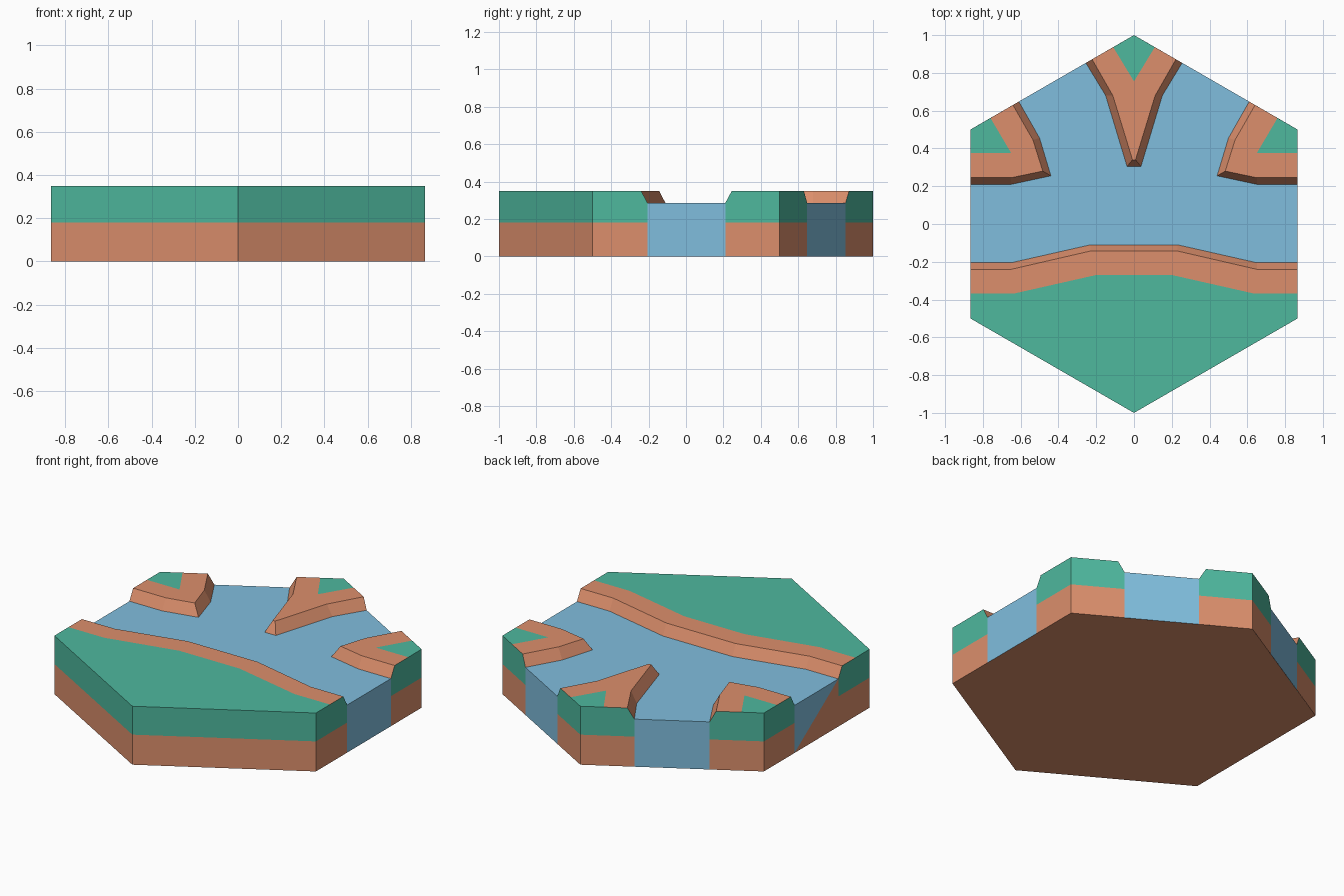
import bpy

if "Cube" in bpy.data.objects:
    bpy.data.objects.remove(bpy.data.objects["Cube"])

TOP, WATER, SEAM = 0.35, 0.285, 0.18   # land top, water level, grass/dirt seam
X = 0.866


def material(name, rgb):
    lin = [((c / 255 + 0.055) / 1.055) ** 2.4 for c in rgb]
    m = bpy.data.materials.new(name)
    m.diffuse_color = (*lin, 1)
    m.use_nodes = True
    m.node_tree.nodes["Principled BSDF"].inputs["Base Color"].default_value = m.diffuse_color
    return m


MATS = [material("dirt brown", (220, 143, 108)),
        material("grass green", (78, 184, 158)),
        material("water blue", (128, 190, 222))]
DIRT, GRASS, BLUE = 0, 1, 2


def build(name, faces):
    """faces: list of (points, material index); shared points are merged."""
    index, polys = {}, []
    for pts, _ in faces:
        polys.append([index.setdefault(p, len(index)) for p in pts])
    mesh = bpy.data.meshes.new(name)
    mesh.from_pydata(list(index), [], polys)
    for m in MATS:
        mesh.materials.append(m)
    for poly, (_, mat) in zip(mesh.polygons, faces):
        poly.material_index = mat
    bpy.context.collection.objects.link(bpy.data.objects.new(name, mesh))


def at(pts, z):
    return [(x, y, z) for x, y in pts]


def land(name, shore, rim, grass, corners):
    """Land block: shore line at water level, rim at the top, grass edge, hex corners."""
    faces = []
    # sloped bank, dirt strip and grass on top
    for i in range(len(shore) - 1):
        faces.append((at(shore[i:i + 2], WATER) + at(rim[i:i + 2][::-1], TOP), DIRT))
    faces.append((at(rim + grass[::-1], TOP), DIRT))
    faces.append((at(grass + corners, TOP), GRASS))
    # outer walls: dirt below, grass above, chamfered at the bank
    path = [shore[-1]] + corners + [shore[0]]
    for i in range(len(path) - 1):
        p, q = path[i], path[i + 1]
        faces.append((at([p, q], 0) + at([q, p], SEAM), DIRT))
        upper = at([p, q], SEAM)
        if i == len(path) - 2:
            upper += at([q], WATER) + at([rim[0], grass[0]], TOP)
        else:
            upper += at([q], TOP)
        if i == 0:
            upper += at([grass[-1], rim[-1]], TOP) + at([p], WATER)
        else:
            upper += at([p], TOP)
        faces.append((upper, GRASS))
    build(name, faces)


def flip(pts):
    return [(-x, y) for x, y in reversed(pts)]


def symmetric(half):
    return half + flip(half)


# front land
south = symmetric([(X, -0.205), (0.65, -0.205), (0.23, -0.11)])
land("front_land", south,
     symmetric([(X, -0.24), (0.65, -0.24), (0.23, -0.143)]),
     symmetric([(X, -0.367), (0.63, -0.367), (0.2, -0.27)]),
     [(-X, -0.5), (0, -1), (X, -0.5)])

# back wedge
north = symmetric([(-0.255, 0.853), (-0.15, 0.68), (-0.037, 0.305)])
land("back_land", north,
     symmetric([(-0.222, 0.872), (-0.112, 0.68), (-0.008, 0.34)]),
     [(-0.11, 0.9365), (0, 0.755), (0.11, 0.9365)], [(0, 1)])

# back side lands, mirrored
east = [(0.61, 0.648), (0.5, 0.455), (0.44, 0.255), (0.65, 0.21), (X, 0.21)]
rim = [(0.641, 0.63), (0.535, 0.445), (0.483, 0.28), (0.65, 0.245), (X, 0.245)]
grass = [(0.76, 0.561), (0.65, 0.375), (X, 0.375)]
land("back_right_land", east, rim, grass, [(X, 0.5)])
west = flip(east)
land("back_left_land", west, flip(rim), flip(grass), [(-X, 0.5)])

# river surface and its end walls
shores = [south, east, north, west]
faces = [(at([p for s in shores for p in reversed(s)], WATER), BLUE)]
for s, t in zip(shores[:3], shores[1:]):
    p, q = s[0], t[-1]
    faces.append((at([p, q], 0) + at([q, p], WATER), BLUE))
# left end wall is half water, half inward-facing dirt
p, q = west[0], south[-1]
faces.append((at([p], 0) + at([q, p], WATER), BLUE))
faces.append((at([p], 0) + at([q], WATER) + at([q], 0), DIRT))
build("river", faces)

# underside
hexagon = [(0, 1), (X, 0.5), (X, -0.5), (0, -1), (-X, -0.5), (-X, 0.5)]
build("underside", [(at(hexagon, 0), DIRT)])
